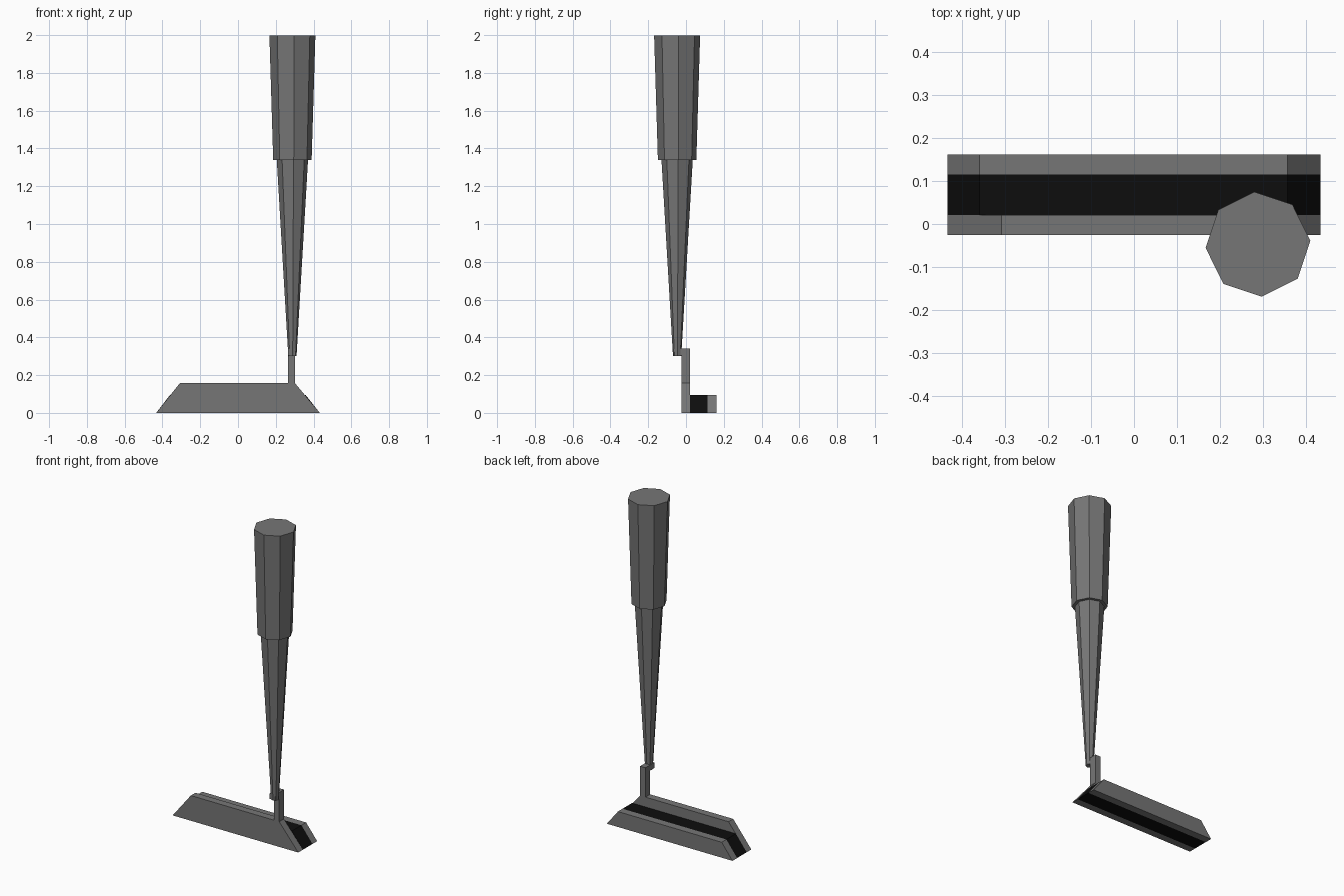
import bpy
import bmesh
from math import radians
from mathutils import Matrix, Vector

cube = bpy.data.objects.get("Cube")
if cube:
    bpy.data.objects.remove(cube, do_unlink=True)


def make_material(name, value):
    mat = bpy.data.materials.new(name)
    colour = (value, value, value, 1)
    mat.diffuse_color = colour
    mat.use_nodes = True
    bsdf = mat.node_tree.nodes["Principled BSDF"]
    bsdf.inputs["Base Color"].default_value = colour
    return mat


grey = make_material("steel grey", 0.18)
black = make_material("black", 0.004)


def finish(name, bm, mat):
    bmesh.ops.recalc_face_normals(bm, faces=bm.faces)
    mesh = bpy.data.meshes.new(name)
    bm.to_mesh(mesh)
    bm.free()
    mesh.materials.append(mat)
    obj = bpy.data.objects.new(name, mesh)
    bpy.context.collection.objects.link(obj)
    return obj


def extrude_profile(name, profile, y0, y1, mat):
    """Extrude an x-z outline from y0 back to y1."""
    bm = bmesh.new()
    face = bm.faces.new([bm.verts.new((x, y0, z)) for x, z in profile])
    result = bmesh.ops.extrude_face_region(bm, geom=[face])
    moved = [v for v in result["geom"] if isinstance(v, bmesh.types.BMVert)]
    bmesh.ops.translate(bm, verts=moved, vec=(0, y1 - y0, 0))
    return finish(name, bm, mat)


def tapered_rod(name, z0, z1, r0, r1, mat):
    """Flat-sided octagonal rod on the handle axis."""
    bm = bmesh.new()
    place = Matrix.Translation(Vector((0.288, -0.047, (z0 + z1) / 2)))
    bmesh.ops.create_cone(bm, cap_ends=True, segments=8, radius1=r0, radius2=r1,
                          depth=z1 - z0, matrix=place @ Matrix.Rotation(radians(4), 4, "Z"))
    return finish(name, bm, mat)


# Club head: tall face plate with its post, then two lower bars behind it
neck_left, neck_right = 0.265, 0.302
extrude_profile("face_plate", [(-0.433, 0), (0.433, 0), (neck_right, 0.157),
                               (neck_right, 0.34), (neck_left, 0.34),
                               (neck_left, 0.157), (-0.308, 0.157)],
                -0.025, 0.021, grey)
bar = [(-0.433, 0), (0.433, 0), (0.357, 0.096), (-0.359, 0.096)]
extrude_profile("middle_bar", bar, 0.021, 0.115, black)
extrude_profile("rear_bar", bar, 0.115, 0.161, grey)

# Offset joint between post and shaft
joint = [(neck_left, 0.305), (neck_right, 0.305), (neck_right, 0.34), (neck_left, 0.34)]
extrude_profile("neck_joint", joint, -0.066, -0.025, grey)

# Handle
tapered_rod("shaft", 0.302, 1.34, 0.022, 0.083, grey)
tapered_rod("grip", 1.34, 1.997, 0.102, 0.122, grey)
